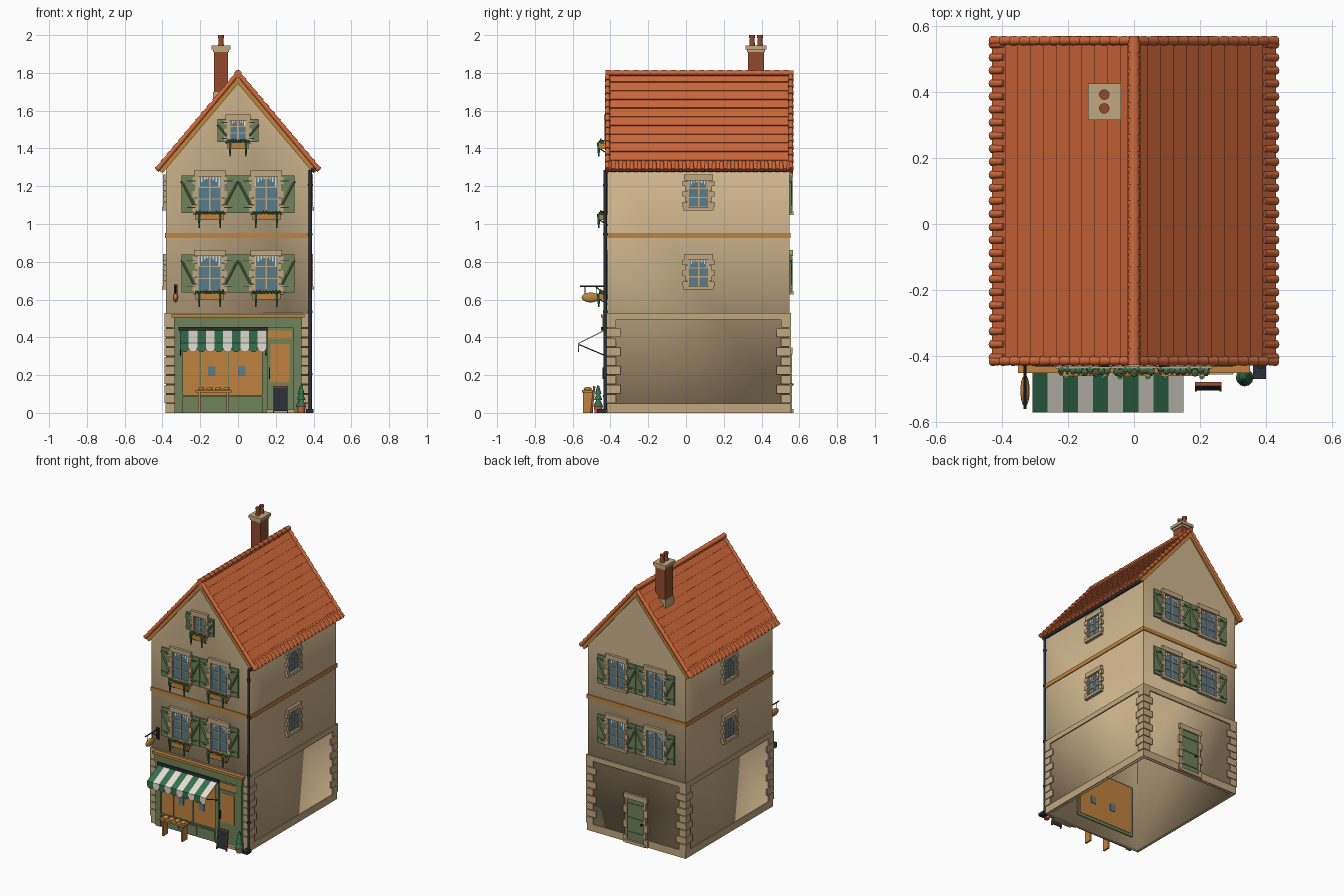
import bpy, bmesh, math, random
from mathutils import Matrix, Vector

if "Cube" in bpy.data.objects:
    bpy.data.objects.remove(bpy.data.objects["Cube"])
random.seed(4)

# colours given as sRGB hex and stored as linear
def material(name, code):
    rgb = [int(code[i:i + 2], 16) / 255 for i in (0, 2, 4)]
    col = [((c + 0.055) / 1.055) ** 2.4 for c in rgb] + [1]
    m = bpy.data.materials.new(name)
    m.use_nodes = True
    m.diffuse_color = col
    m.node_tree.nodes["Principled BSDF"].inputs["Base Color"].default_value = col
    return m

WALL = material("cream_plaster", "CFB68D")
STONE = material("pale_stone", "C1A880")
TILE = material("terracotta", "D0683A")
WOOD = material("honey_wood", "C0833F")
GREEN = material("sage_green", "70825A")
LEAF = material("deep_green", "35704F")
WHITE = material("off_white", "E4DFD3")
GLASS = material("blue_glass", "587C8C")
METAL = material("dark_metal", "2B3036")
BRICK = material("red_brick", "94492F")

I = Matrix()
parts = {}

def part(name, mat):
    return parts.setdefault(name, (bmesh.new(), mat))[0]

def box(name, mat, xs, ys, zs, frame=I):
    lo, hi = Vector(map(min, (xs, ys, zs))), Vector(map(max, (xs, ys, zs)))
    m = frame @ Matrix.Translation((lo + hi) / 2) @ Matrix.Diagonal((*(hi - lo), 1))
    bmesh.ops.create_cube(part(name, mat), size=1, matrix=m)

def rod(name, mat, a, b, r, r2=None, frame=I, seg=12):
    a, b = Vector(a), Vector(b)
    m = Matrix.Translation((a + b) / 2) @ (b - a).to_track_quat("Z", "Y").to_matrix().to_4x4()
    bmesh.ops.create_cone(part(name, mat), cap_ends=True, segments=seg, radius1=r,
                          radius2=r if r2 is None else r2, depth=(b - a).length, matrix=frame @ m)

def ball(name, mat, c, size, frame=I, detail=2):
    m = frame @ Matrix.Translation(c) @ Matrix.Diagonal((*size, 1))
    bmesh.ops.create_icosphere(part(name, mat), subdivisions=detail, radius=1, matrix=m)

# one frame per wall: x runs along it, -y points outward
MID, HX, HY = 0.0665, 0.38, 0.4815
def wall_frame(x, y, turn):
    return Matrix.Translation((x, y, 0)) @ Matrix.Rotation(math.radians(turn), 4, "Z")
FRONT = wall_frame(0, MID - HY, 0)
BACK = wall_frame(0, MID + HY, 180)
LEFT = wall_frame(HX, MID, 90)
RIGHT = wall_frame(-HX, MID, -90)
WALLS = ((FRONT, HX), (BACK, HX), (LEFT, HY), (RIGHT, HY))

# hollow gabled walls, open underneath
bm = part("house_walls", WALL)
outline = [(-HX, 0), (-HX, 1.315), (0, 1.77), (HX, 1.315), (HX, 0)]
face = bm.faces.new([bm.verts.new((x, MID - HY, z)) for x, z in outline])
ext = bmesh.ops.extrude_face_region(bm, geom=[face], use_keep_orig=True)["geom"]
bmesh.ops.translate(bm, vec=(0, 2 * HY, 0), verts=[v for v in ext if isinstance(v, bmesh.types.BMVert)])
bm.normal_update()
bmesh.ops.delete(bm, geom=[f for f in bm.faces if f.calc_center_median().z < 0.001], context="FACES_ONLY")
bmesh.ops.recalc_face_normals(bm, faces=bm.faces)

# plinth, string courses and ground floor quoins
for frame, half in WALLS:
    for name, mat, z0, z1, p in (("plinth", STONE, 0, 0.05, 0.004), ("string_course", STONE, 0.495, 0.53, 0.008),
                                 ("timber_band", WOOD, 0.925, 0.953, 0.006)):
        box(name, mat, (-half - p, half + p), (-p, 0.01), (z0, z1), frame)
    for k in range(9):
        w, z = (0.045, 0.068)[k % 2], 0.05 * (k + 1)
        for s in (-1, 1):
            box("quoins", STONE, (s * (half + 0.008), s * (half - w)), (-0.008, 0.01), (z + 0.002, z + 0.047), frame)

def shutter(f, x0, x1, z0, z1):
    box("shutters", GREEN, (x0, x1), (-0.01, 0), (z0, z1), f)
    for t in (0.15, 0.85):
        z = z0 + t * (z1 - z0)
        box("shutters", GREEN, (x0, x1), (-0.015, 0), (z - 0.008, z + 0.008), f)
        box("shutter_hinges", METAL, (x0, x0 + (x1 - x0) * 0.6), (-0.017, 0), (z - 0.002, z + 0.002), f)
    rod("shutters", GREEN, (x0, -0.009, z0 + 0.03), (x1, -0.009, z1 - 0.03), 0.007, frame=f, seg=4)

def flower_box(f, u, z, half):
    box("flower_boxes", WOOD, (u - half, u + half), (-0.045, -0.008), (z - 0.045, z - 0.012), f)
    for i in range(9):
        x = u + half * (i / 4 - 1) * 0.93
        ball("flower_leaves", LEAF, (x, -0.028 + random.uniform(-.008, .008), z - 0.008), (0.012, 0.014, 0.011), f, 1)
        ball("flowers", (TILE, WHITE)[0], (x, -0.036, z + random.uniform(-.004, .006)), (0.005,) * 3, f, 1)
    for s in (-0.75, 0.75):
        rod("trailing_leaves", LEAF, (u + s * half, -0.047, z - 0.012), (u + s * half, -0.047, z - 0.085), 0.009, 0.004, f, 6)
        rod("box_brackets", METAL, (u + s * half, -0.04, z - 0.045), (u + s * half, 0, z - 0.07), 0.003, frame=f, seg=6)

def window(f, u, z, half, h, leaf=0, flowers=False):
    top = z + h
    box("window_glass", GLASS, (u - half, u + half), (-0.003, 0), (z, top), f)
    # lace curtains
    for i in range(8):
        x = u - half + i * half / 4
        drop = (0.5, 0.25, 0.15, 0.1)[min(i, 7 - i)] * h * 0.6
        box("curtains", WHITE, (x, x + half / 8), (-0.005, 0), (top - drop, top), f)
    # frame and glazing bars
    for x in (-half, 0, half):
        box("window_bars", STONE, (u + x - 0.004, u + x + 0.004), (-0.009, 0), (z, top), f)
    for t in (0, 0.36, 0.7, 1):
        box("window_bars", STONE, (u - half, u + half), (-0.008, 0), (z + t * h - 0.003, z + t * h + 0.003), f)
    # stone surround with toothed jambs
    box("window_surrounds", STONE, (u - half - 0.022, u + half + 0.022), (-0.018, 0), (top, top + 0.032), f)
    box("window_surrounds", STONE, (u - half - 0.025, u + half + 0.025), (-0.022, 0), (z - 0.018, z), f)
    n = 5
    for s in (-1, 1):
        for k in range(n):
            w = (0.03, 0.016)[k % 2]
            box("window_surrounds", STONE, (u + s * half, u + s * (half + w)), (-0.016, 0),
                (z + k * h / n, z + (k + 0.96) * h / n), f)
        if leaf:
            shutter(f, u + s * (half + 0.014), u + s * (half + 0.014 + leaf), z - 0.008, top + 0.008)
    if flowers:
        flower_box(f, u, z, half + 0.012)

for z in (0.645, 1.065):
    for u in (-0.15, 0.15):
        window(FRONT, u, z, 0.062, 0.185, 0.073, True)
        window(BACK, u, z, 0.062, 0.185, 0.073)
    window(LEFT, 0, z + 0.025, 0.055, 0.14)
    window(RIGHT, 0, z + 0.025, 0.055, 0.14)
window(FRONT, 0, 1.443, 0.044, 0.105, 0.05, True)

# back door
box("back_door", GREEN, (-0.065, 0.065), (-0.006, 0), (0.02, 0.31), BACK)
for z in (0.06, 0.16, 0.26):
    box("back_door", GREEN, (-0.06, 0.06), (-0.011, 0), (z, z + 0.02), BACK)
box("back_door_handle", METAL, (0.04, 0.052), (-0.02, 0), (0.145, 0.155), BACK)
box("back_door_surround", STONE, (-0.09, 0.09), (-0.015, 0), (0.31, 0.345), BACK)
box("back_step", STONE, (-0.08, 0.08), (-0.02, 0), (0, 0.02), BACK)
for s in (-1, 1):
    for k in range(6):
        box("back_door_surround", STONE, (s * 0.065, s * (0.095, 0.08)[k % 2]), (-0.014, 0), (k * 0.052, k * 0.052 + 0.05), BACK)

# shopfront with window, door and cornice
box("shopfront", GREEN, (-0.33, 0.33), (-0.012, 0), (0, 0.5), FRONT)
box("shopfront", GREEN, (-0.31, 0.145), (-0.01, 0.033), (0.07, 0.43), FRONT)
box("display_window", WOOD, (-0.29, 0.128), (-0.014, 0.036), (0.09, 0.425), FRONT)
for x in (-0.14, 0.02):
    box("display_lights", GLASS, (x - 0.02, x + 0.02), (-0.018, 0.04), (0.195, 0.245), FRONT)
for x in (-0.2, -0.05):
    box("shopfront", GREEN, (x - 0.003, x + 0.003), (-0.018, 0), (0.09, 0.43), FRONT)
for x0, x1 in ((-0.335, -0.295), (0.128, 0.155), (0.29, 0.335)):
    box("pilasters", GREEN, (x0, x1), (-0.022, 0), (0, 0.46), FRONT)
for x in (-0.28, -0.14, 0):
    box("stall_riser", GREEN, (x, x + 0.12), (-0.017, 0), (0.015, 0.075), FRONT)
box("stall_riser", GREEN, (-0.3, 0.135), (-0.024, 0), (0.085, 0.095), FRONT)
box("fascia", GREEN, (-0.34, 0.34), (-0.026, 0), (0.45, 0.505), FRONT)
box("cornice", WOOD, (-0.352, 0.352), (-0.036, 0), (0.505, 0.522), FRONT)
box("shop_door", GREEN, (0.16, 0.285), (-0.016, 0), (0.015, 0.385), FRONT)
box("door_panes", WOOD, (0.172, 0.273), (-0.018, 0), (0.16, 0.365), FRONT)
box("door_panes", WOOD, (0.16, 0.285), (-0.016, 0), (0.393, 0.435), FRONT)
box("shop_door_handle", METAL, (0.163, 0.169), (-0.028, 0), (0.18, 0.24), FRONT)
box("door_step", STONE, (0.15, 0.3), (-0.04, 0), (0, 0.018), FRONT)

# striped awning with scalloped valance
box("awning_housing", METAL, (-0.315, 0.16), (-0.035, 0), (0.435, 0.455), FRONT)
slope = Matrix.Translation((0, -0.43, 0.438)) @ Matrix.Rotation(math.atan2(0.07, 0.14), 4, "X")
for i in range(10):
    x, w = -0.307 + i * 0.0457, 0.0457
    name, mat = (("awning_green", LEAF), ("awning_white", WHITE))[i % 2]
    box(name, mat, (x, x + w), (-0.156, 0), (-0.003, 0.003), slope)
    box(name, mat, (x, x + w), (-0.571, -0.567), (0.343, 0.37))
    rod(name, mat, (x + w / 2, -0.571, 0.344), (x + w / 2, -0.567, 0.344), w / 2, seg=16)
for x in (-0.305, 0.148):
    rod("awning_arms", METAL, (x, -0.567, 0.362), (x, -0.42, 0.3), 0.003, seg=6)

# bread bench, chalkboard and potted topiary
box("bench", WOOD, (-0.225, -0.035), (-0.55, -0.488), (0.108, 0.12))
for x in (-0.205, -0.055):
    box("bench", WOOD, (x - 0.006, x + 0.006), (-0.545, -0.493), (0, 0.11))
for x in (-0.195, -0.15, -0.105, -0.06):
    ball("loaves", WOOD, (x, -0.52, 0.127), (0.018, 0.022, 0.011))
lean = Matrix.Translation((0.225, -0.5, 0)) @ Matrix.Rotation(-0.12, 4, "X")
box("chalkboard", METAL, (-0.034, 0.034), (-0.006, 0.002), (0.01, 0.135), lean)
for s in (-1, 1):
    box("chalkboard_frame", BRICK, (s * 0.034, s * 0.04), (-0.008, 0.004), (0, 0.14), lean)
box("chalkboard_frame", BRICK, (-0.04, 0.04), (-0.008, 0.004), (0.134, 0.142), lean)
rod("plant_pot", TILE, (0.335, -0.465, 0), (0.335, -0.465, 0.04), 0.018, 0.024)
for z in (0.035, 0.068, 0.1):
    rod("topiary", LEAF, (0.335, -0.465, z), (0.335, -0.465, z + 0.045), 0.032 - z * 0.15, 0.005)

# hanging loaf sign
box("sign_bracket", METAL, (-0.34, -0.32), (-0.424, -0.41), (0.6, 0.68))
rod("sign_bracket", METAL, (-0.33, -0.415, 0.67), (-0.33, -0.56, 0.67), 0.004, seg=8)
rod("sign_bracket", METAL, (-0.33, -0.42, 0.62), (-0.33, -0.48, 0.67), 0.003, seg=8)
for y in (-0.535, -0.475):
    rod("sign_bracket", METAL, (-0.33, y, 0.67), (-0.33, y, 0.62), 0.002, seg=6)
ball("sign_loaf", WOOD, (-0.33, -0.505, 0.611), (0.014, 0.048, 0.026), detail=3)

# tiled roof: stepped courses, eave tiles, verge tiles and ridge caps
PITCH, COURSES = math.atan(1.188), 11
LENGTH = 0.425 / math.cos(PITCH)
for turn in (0, math.pi):
    f = Matrix.Translation((0, MID + 0.0035, 1.795)) @ Matrix.Rotation(turn, 4, "Z") @ Matrix.Rotation(PITCH, 4, "Y")
    step = LENGTH / COURSES
    for i in range(COURSES):
        course = f @ Matrix.Translation((i * step, 0, 0)) @ Matrix.Rotation(-0.1, 4, "Y")
        box("roof_tiles", TILE, (-0.01, step), (-0.49, 0.49), (-0.018, 0), course)
    for i in range(25):
        y = (i - 12) * 0.0395
        rod("eave_tiles", TILE, (LENGTH - 0.05, y, 0), (LENGTH + 0.008, y, 0), 0.01, 0.013, f)
    for s in (-1, 1):
        box("bargeboards", WOOD, (0, LENGTH), (s * 0.484, s * 0.493), (-0.034, -0.012), f)
        for i in range(14):
            a = i * LENGTH / 14
            rod("verge_tiles", TILE, (a, s * 0.485, 0), (a + LENGTH / 13, s * 0.485, 0.002), 0.011, 0.015, f)
for i in range(20):
    y = -0.427 + i * 0.0497
    rod("ridge_caps", TILE, (0, y, 1.797), (0, y + 0.052, 1.797), 0.019, 0.015)

# chimney
box("chimney_stack", BRICK, (-0.127, -0.053), (0.328, 0.412), (1.62, 1.925))
box("chimney_base", STONE, (-0.133, -0.047), (0.322, 0.418), (1.62, 1.7))
box("chimney_cap", STONE, (-0.132, -0.048), (0.322, 0.418), (1.91, 1.925))
box("chimney_cap", STONE, (-0.14, -0.04), (0.315, 0.425), (1.925, 1.945))
for y in (0.35, 0.392):
    rod("chimney_pots", BRICK, (-0.09, y, 1.945), (-0.09, y, 1.985), 0.015, 0.012)
    rod("chimney_pots", BRICK, (-0.09, y, 1.985), (-0.09, y, 2), 0.016)

# gutter and downpipe
rod("gutter", METAL, (0.397, -0.425, 1.287), (0.397, 0.56, 1.287), 0.013)
rod("downpipe", METAL, (0.383, -0.428, 0.02), (0.383, -0.428, 1.285), 0.009)
for z in (0.2, 0.53, 0.94, 1.2):
    rod("downpipe", METAL, (0.383, -0.428, z), (0.383, -0.428, z + 0.012), 0.012)
box("drain_shoe", METAL, (0.36, 0.4), (-0.47, -0.42), (0, 0.02))

# turn each part into an object
for name, (bm, mat) in parts.items():
    mesh = bpy.data.meshes.new(name)
    bm.to_mesh(mesh)
    bm.free()
    mesh.materials.append(mat)
    ob = bpy.data.objects.new(name, mesh)
    bpy.context.collection.objects.link(ob)
    if name == "house_walls":
        mod = ob.modifiers.new("thickness", "SOLIDIFY")
        mod.thickness, mod.offset = 0.03, -1
    bpy.ops.object.select_all(action="DESELECT")
    ob.select_set(True)
    bpy.context.view_layer.objects.active = ob
    bpy.ops.object.shade_smooth_by_angle(angle=0.7)
